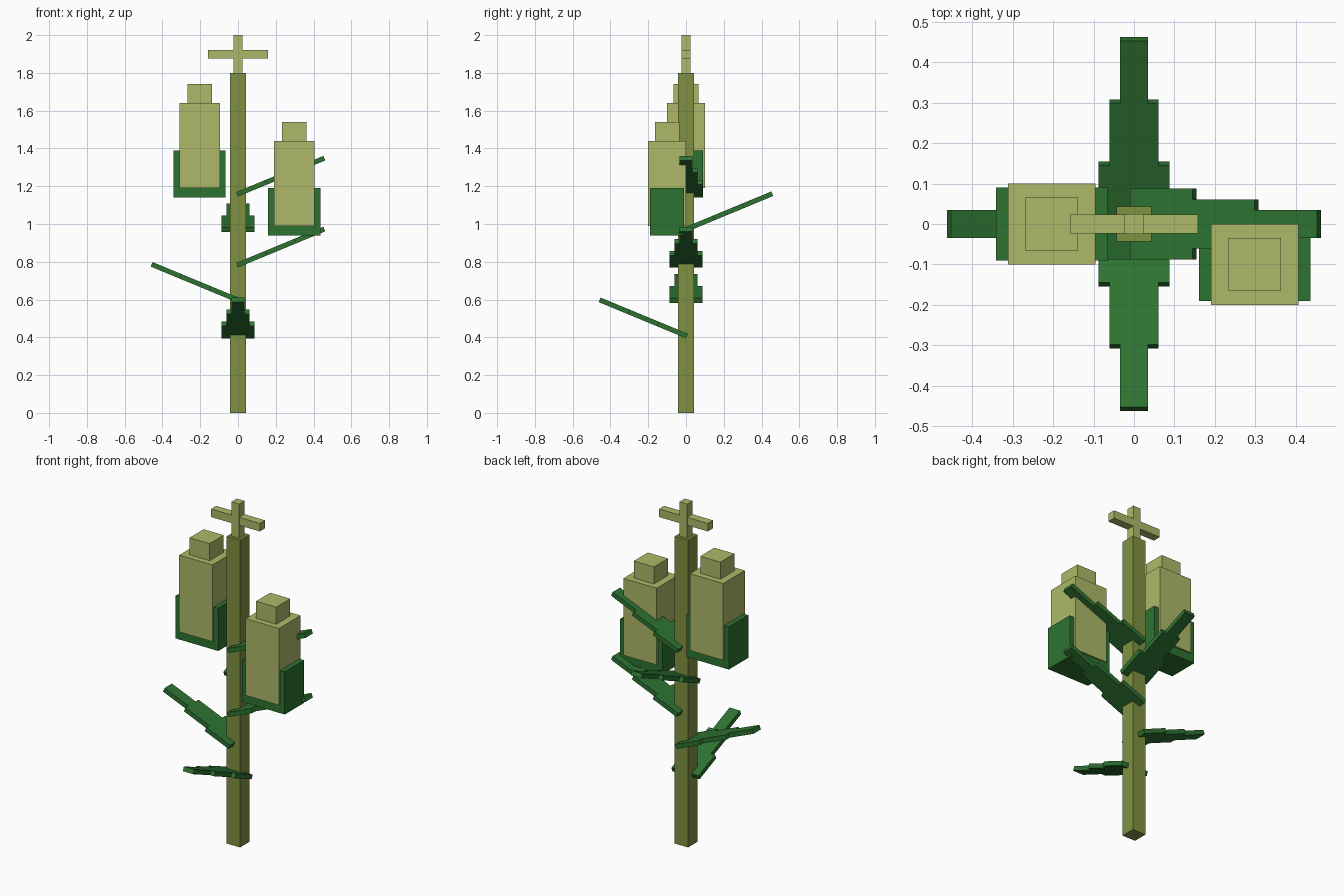
import bpy
import math
from mathutils import Matrix, Vector

cube = bpy.data.objects.get("Cube")
if cube:
    bpy.data.objects.remove(cube, do_unlink=True)


def material(name, rgb):
    mat = bpy.data.materials.new(name)
    mat.use_nodes = True
    colour = (*rgb, 1)
    mat.diffuse_color = colour
    mat.node_tree.nodes["Principled BSDF"].inputs["Base Color"].default_value = colour
    return mat


STEM = material("olive stem", (0.215, 0.285, 0.053))
BUD = material("pale bud", (0.418, 0.485, 0.138))
LEAF = material("leaf green", (0.027, 0.171, 0.031))


def box(name, low, high, mat):
    """Box between two opposite corners."""
    low, high = Vector(low), Vector(high)
    bpy.ops.mesh.primitive_cube_add(size=1)
    obj = bpy.context.object
    obj.name = name
    size = high - low
    obj.data.transform(Matrix.Translation((low + high) / 2) @ Matrix.Diagonal((*size, 1)))
    obj.data.materials.append(mat)
    return obj


def block(name, centre, half_x, half_y, z0, z1, mat):
    x, y = centre
    return box(name, (x - half_x, y - half_y, z0), (x + half_x, y + half_y, z1), mat)


# Stem with a crossed tip
block("stem", (0, 0), 0.043, 0.043, 0, 1.8, STEM)
block("tip", (0, 0), 0.025, 0.025, 1.8, 2.0, BUD)
block("tip_crossbar", (0, 0), 0.158, 0.024, 1.875, 1.922, BUD)

# Buds, each held by a green cup that shows at the sides and below
for side, centre, z in (("right", (-0.203, 0), 1.14), ("left", (0.298, -0.1), 0.94)):
    block(side + "_bud_cup", centre, 0.138, 0.09, z, z + 0.25, LEAF)
    block(side + "_bud_body", centre, 0.108, 0.1, z + 0.05, z + 0.5, BUD)
    block(side + "_bud_cap", centre, 0.065, 0.065, z + 0.5, z + 0.6, BUD)


# Leaves: three narrowing steps, tilted upwards and turned around the stem
def leaf(name, angle, z):
    length, thick = 0.5, 0.026
    place = (Matrix.Translation((0, 0, z))
             @ Matrix.Rotation(math.radians(angle), 4, "Z")
             @ Matrix.Rotation(math.radians(-22.5), 4, "Y"))
    for i, half in enumerate((0.088, 0.061, 0.034)):
        part = box(f"{name}_step_{i + 1}", (length * i / 3, -half, 0),
                   (length * (i + 1) / 3, half, thick), LEAF)
        part.data.transform(place)


leaf("front_leaf", -90, 0.395)
leaf("right_leaf", 180, 0.583)
leaf("left_lower_leaf", 0, 0.77)
leaf("back_leaf", 90, 0.957)
leaf("left_upper_leaf", 0, 1.145)
